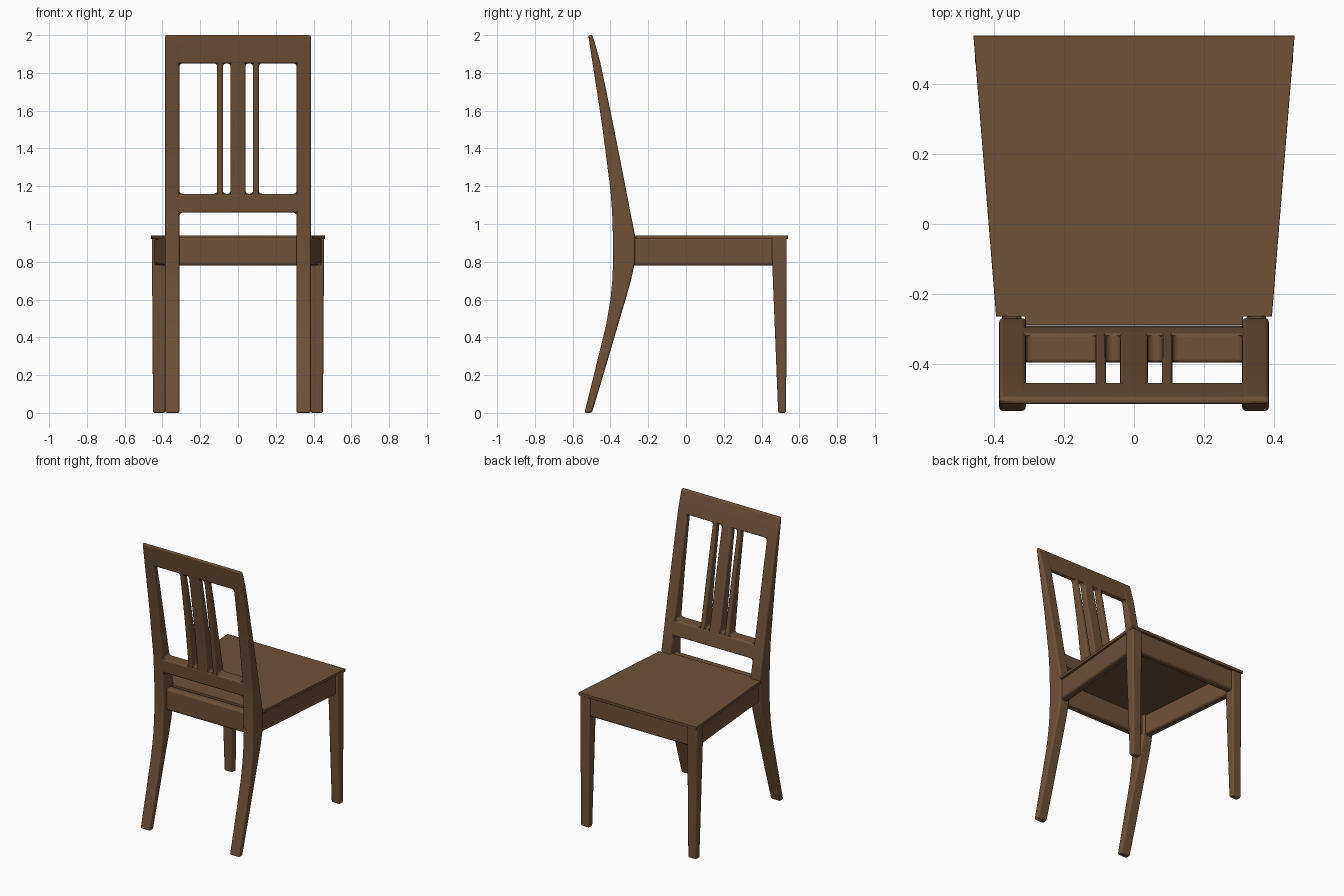
import bpy, bmesh, math

if "Cube" in bpy.data.objects:
    bpy.data.objects.remove(bpy.data.objects["Cube"])

wood = bpy.data.materials.new("brown wood")
wood.diffuse_color = (0.156, 0.082, 0.038, 1)
wood.use_nodes = True
wood.node_tree.nodes["Principled BSDF"].inputs["Base Color"].default_value = wood.diffuse_color

# side profile of the curved back: (z, rear y, front y)
PROFILE = [(0, -.538, -.498), (.2, -.488, -.438), (.465, -.423, -.36), (.6, -.4, -.32),
           (.7, -.39, -.292), (.8, -.386, -.27), (.94, -.387, -.27), (1.06, -.391, -.294),
           (1.18, -.4, -.317), (1.5, -.441, -.38), (1.7, -.471, -.421), (1.86, -.496, -.455),
           (1.95, -.51, -.48), (2.0, -.517, -.496)]


def depth(z):
    """Rear and front y of the back frame at height z."""
    for (z0, r0, f0), (z1, r1, f1) in zip(PROFILE, PROFILE[1:]):
        if z <= z1:
            t = (z - z0) / (z1 - z0)
            return r0 + (r1 - r0) * t, f0 + (f1 - f0) * t
    return PROFILE[-1][1:]


def finish(name, bm, bevel=0.0, segments=3):
    bmesh.ops.recalc_face_normals(bm, faces=bm.faces[:])
    me = bpy.data.meshes.new(name)
    bm.to_mesh(me)
    bm.free()
    me.materials.append(wood)
    ob = bpy.data.objects.new(name, me)
    bpy.context.collection.objects.link(ob)
    if bevel:
        m = ob.modifiers.new("rounded edges", 'BEVEL')
        m.width = bevel
        m.segments = segments
        m.limit_method = 'ANGLE'
        m.angle_limit = math.radians(45)
    bpy.ops.object.select_all(action='DESELECT')
    ob.select_set(True)
    bpy.context.view_layer.objects.active = ob
    bpy.ops.object.shade_smooth_by_angle(angle=math.radians(35))
    return ob


def loft(bm, rings):
    """Skin a stack of matching point loops and cap both ends."""
    rows = [[bm.verts.new(p) for p in r] for r in rings]
    n = len(rows[0])
    for a, b in zip(rows, rows[1:]):
        for i in range(n):
            bm.faces.new((a[i], a[(i + 1) % n], b[(i + 1) % n], b[i]))
    bm.faces.new(rows[0])
    bm.faces.new(rows[-1])


def back_bar(name, x0, x1, z0, z1, bevel, inset=0.0):
    zs = [z0] + [p[0] for p in PROFILE if z0 + .01 < p[0] < z1 - .01] + [z1]
    rings = []
    for z in zs:
        r, f = depth(z)
        r, f = r + inset, f - inset
        rings.append([(x0, r, z), (x1, r, z), (x1, f, z), (x0, f, z)])
    bm = bmesh.new()
    loft(bm, rings)
    return finish(name, bm, bevel)


def prism(name, poly, z0, z1, bevel):
    bm = bmesh.new()
    loft(bm, [[(x, y, z) for x, y in poly] for z in (z0, z1)])
    return finish(name, bm, bevel)


# back posts running into the rear legs
for s, side in ((-1, "left"), (1, "right")):
    a, b = sorted((s * .31, s * .386))
    back_bar("back_post_" + side, a, b, 0, 2, .011)

# rails and slats of the back
back_bar("top_rail", -.345, .345, 1.85, 2, .008, .0007)
back_bar("lower_rail", -.345, .345, 1.06, 1.16, .01, .0007)
back_bar("centre_slat", -.04, .04, 1.13, 1.88, .008, .0014)
for s, side in ((-1, "left"), (1, "right")):
    a, b = sorted((s * .08, s * .11))
    back_bar("thin_slat_" + side, a, b, 1.13, 1.88, .007, .0014)

# small fillets in the corners of the openings
bm = bmesh.new()
corners = [(-.31, 1.06, 1, -1), (.31, 1.06, -1, -1)]
for x0, x1 in ((-.31, -.11), (-.08, -.04), (.04, .08), (.11, .31)):
    for z, dz in ((1.16, 1), (1.85, -1)):
        corners += [(x0, z, 1, dz), (x1, z, -1, dz)]
for x, z, dx, dz in corners:
    R, e = .017, .006
    pts = [(x - dx * e, z - dz * e), (x + dx * R, z - dz * e)]
    for i in range(6):
        t = i / 5 * math.pi / 2
        pts.append((x + dx * R * (1 - math.sin(t)), z + dz * R * (1 - math.cos(t))))
    pts.append((x - dx * e, z + dz * R))
    loft(bm, [[(px, depth(pz)[k] + (.006, -.006)[k], pz) for px, pz in pts] for k in (0, 1)])
finish("corner_fillets", bm)

# seat board, notched around the posts
prism("seat", [(-.395, -.265), (-.312, -.265), (-.312, -.29), (.312, -.29), (.312, -.265),
               (.395, -.265), (.46, .54), (-.46, .54)], .92, .94, .002)

# aprons under the seat
prism("front_apron", [(-.41, .47), (.41, .47), (.41, .522), (-.41, .522)], .78, .932, .015)
prism("rear_apron", [(-.33, -.35), (.33, -.35), (.33, -.292), (-.33, -.292)], .78, .932, .015)
for s, side in ((-1, "left"), (1, "right")):
    prism("side_apron_" + side, [(s * .375, -.3), (s * .445, .5), (s * .39, .5), (s * .32, -.3)],
          .78, .932, .015)

# tapered front legs
for s, side in ((-1, "left"), (1, "right")):
    bm = bmesh.new()
    rings = []
    for z, xi, xo, yi, yo in ((0, .385, .45, .488, .53), (.78, .38, .455, .457, .533),
                              (.93, .38, .455, .455, .533)):
        rings.append([(s * xi, yi, z), (s * xo, yi, z), (s * xo, yo, z), (s * xi, yo, z)])
    loft(bm, rings)
    finish("front_leg_" + side, bm, .009)
